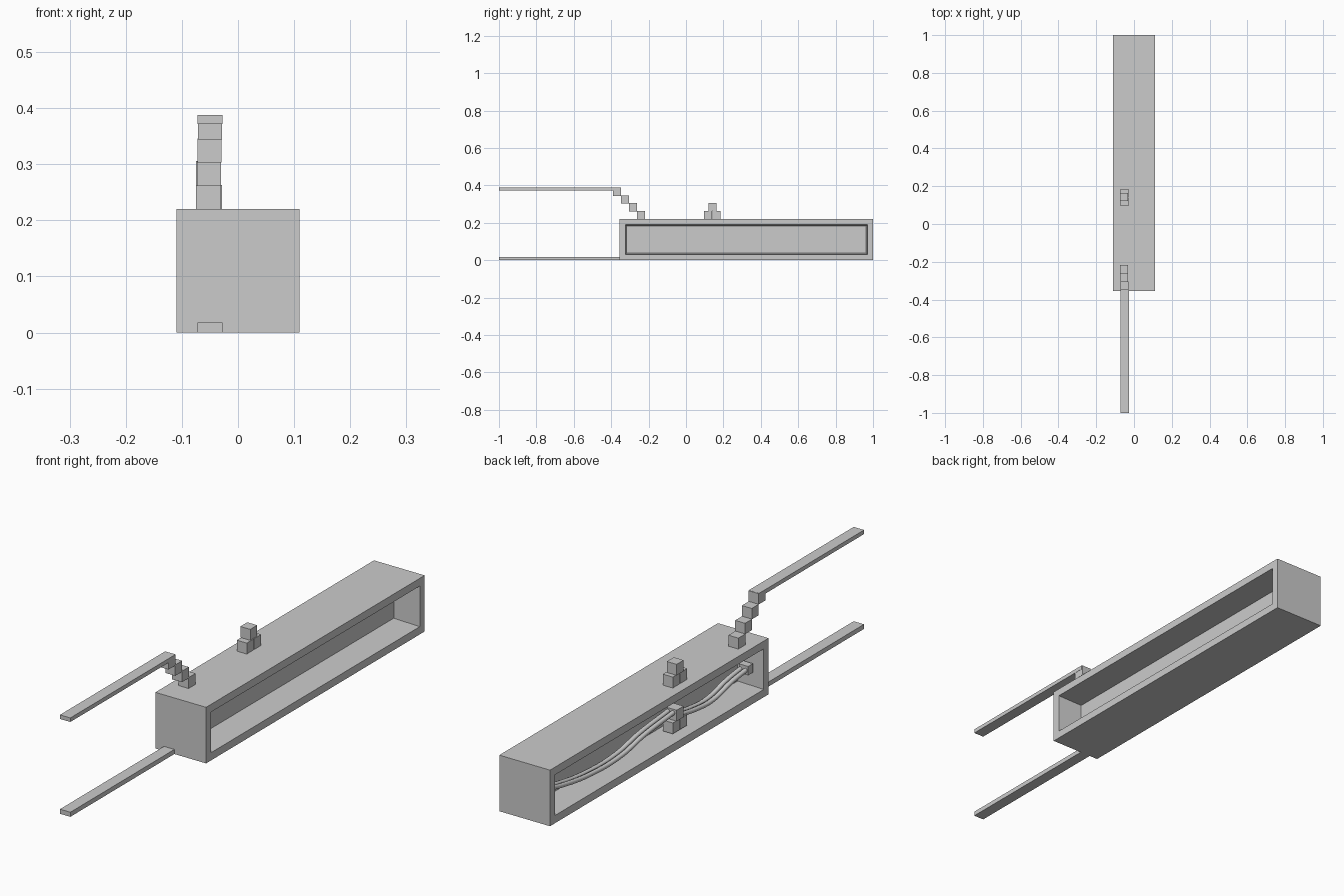
import bpy, bmesh
from mathutils import Matrix, Vector

if "Cube" in bpy.data.objects:
    bpy.data.objects.remove(bpy.data.objects["Cube"])

BX = -0.05   # centre line of the bars, blocks and cables


def finish(name, bm):
    bmesh.ops.recalc_face_normals(bm, faces=bm.faces)
    mesh = bpy.data.meshes.new(name)
    bm.to_mesh(mesh)
    bm.free()
    ob = bpy.data.objects.new(name, mesh)
    bpy.context.collection.objects.link(ob)
    return ob


def add_box(bm, lo, hi):
    lo, hi = Vector(lo), Vector(hi)
    mat = Matrix.Translation((lo + hi) / 2) @ Matrix.Diagonal((*(hi - lo), 1))
    return bmesh.ops.create_cube(bm, size=1, matrix=mat)


def box(name, lo, hi):
    bm = bmesh.new()
    add_box(bm, lo, hi)
    return finish(name, bm)


def block(name, y, z, dx=0.0, s=0.043):
    return box(name, (BX + dx - s / 2, y, z), (BX + dx + s / 2, y + s, z + s))


def cable(name, points, radius=0.009):
    cu = bpy.data.curves.new(name, 'CURVE')
    cu.dimensions = '3D'
    cu.bevel_depth = radius
    cu.bevel_resolution = 2
    cu.resolution_u = 6
    cu.use_fill_caps = True
    sp = cu.splines.new('BEZIER')
    sp.bezier_points.add(len(points) - 1)
    for bp, co in zip(sp.bezier_points, points):
        bp.co = co
        bp.handle_left_type = bp.handle_right_type = 'AUTO'
    ob = bpy.data.objects.new(name, cu)
    bpy.context.collection.objects.link(ob)


# housing: box with a tapered recess on each long side, thin wall between
bm = bmesh.new()
add_box(bm, (-0.11, -0.355, 0), (0.11, 1.0, 0.22))
bm.normal_update()
for face in [f for f in bm.faces if abs(f.normal.x) > 0.9]:
    side = 1 if face.normal.x > 0 else -1
    bmesh.ops.inset_individual(bm, faces=[face], thickness=0.043)
    bmesh.ops.inset_individual(bm, faces=[face], thickness=0.010)
    for v in face.verts:
        v.co.x = side * 0.002
finish("housing", bm)

# upper and lower bars sticking out to the front
box("upper_bar", (BX - 0.0225, -1.0, 0.372), (BX + 0.0225, -0.35, 0.388))
box("lower_bar", (BX - 0.0225, -1.0, 0.0), (BX + 0.0225, -0.35, 0.018))

# staircase of blocks from the housing up to the upper bar
for i in range(4):
    block(f"stair_block_{i}", -0.261 - 0.043 * i, 0.22 + 0.0415 * i,
          -0.003 + 0.001 * i)

# block clusters: one on the lid, one inside the left recess
for name, z in (("lid", 0.22), ("inner", 0.04)):
    block(name + "_block_rear", 0.141, z)
    block(name + "_block_front", 0.095, z)
    block(name + "_block_top", 0.121, z + 0.043, -0.003)

# cable socket on the front wall of the left recess
box("cable_socket", (BX - 0.02, -0.315, 0.09), (BX + 0.02, -0.285, 0.125))

# sagging cables in the left recess
for i, dx in enumerate((-0.008, 0.014)):
    x = BX + dx
    cable(f"rear_cable_{i}", [(x, 0.955, 0.115), (x, 0.86, 0.092), (x, 0.67, 0.066),
                              (x, 0.48, 0.067), (x, 0.35, 0.092), (x, 0.16, 0.112)])
    cable(f"front_cable_{i}", [(x, 0.12, 0.088), (x, 0.03, 0.073), (x, -0.08, 0.068),
                               (x, -0.20, 0.095), (x, -0.30, 0.108)])
